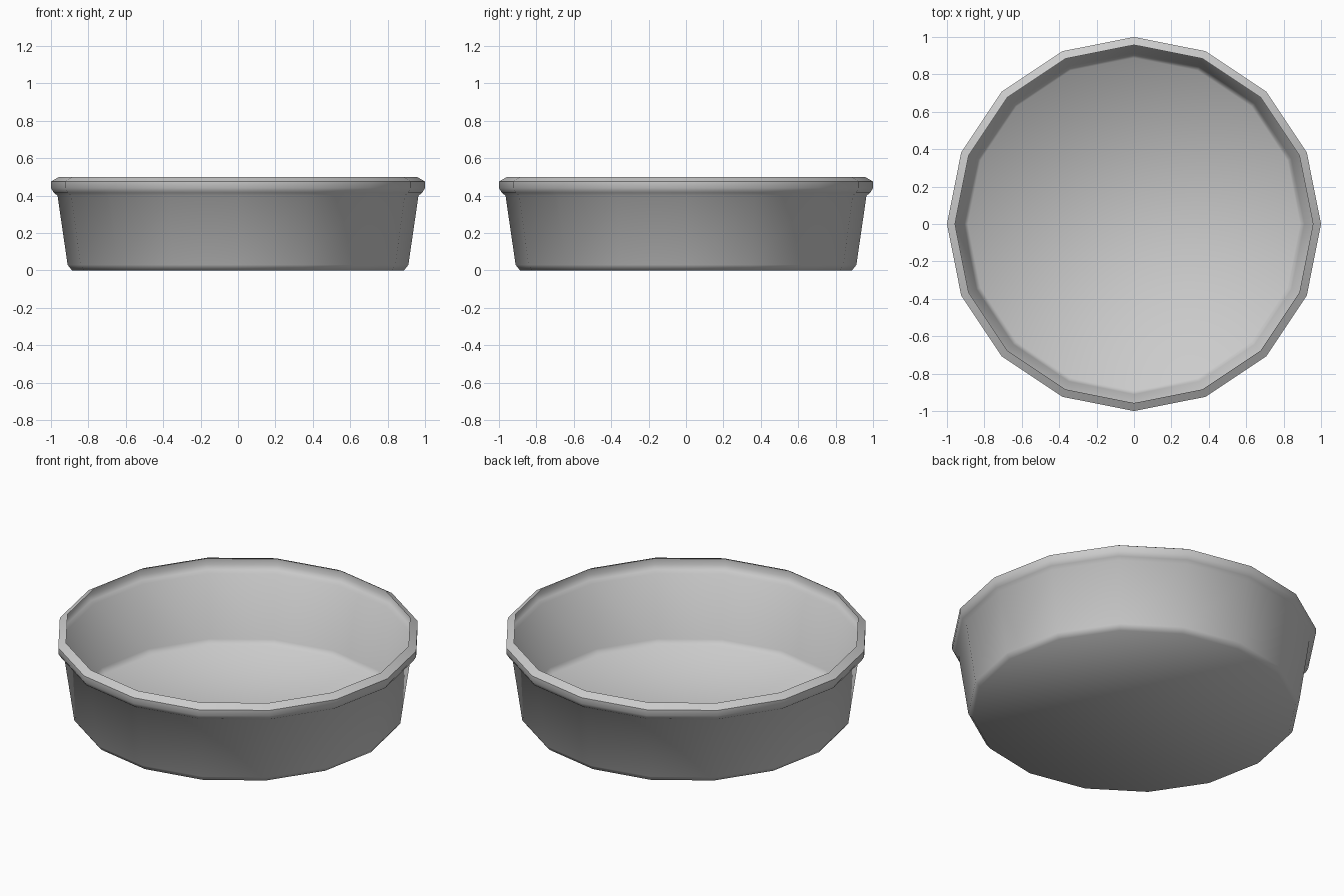
import bpy, bmesh, math

if "Cube" in bpy.data.objects:
    bpy.data.objects.remove(bpy.data.objects["Cube"])

SIDES = 16
# Half profile (radius, height): base chamfer, sloped wall, rolled rim
PROFILE = [(0.888, 0.0), (0.911, 0.03), (0.965, 0.40), (0.985, 0.415),
           (1.0, 0.44), (1.0, 0.475), (0.957, 0.5)]

bm = bmesh.new()
rings = []
for r, z in PROFILE:
    rings.append([bm.verts.new((r * math.cos(2 * math.pi * i / SIDES),
                                r * math.sin(2 * math.pi * i / SIDES), z))
                  for i in range(SIDES)])

# Thin wall and rim
for low, high in zip(rings, rings[1:]):
    for i in range(SIDES):
        j = (i + 1) % SIDES
        bm.faces.new((low[i], low[j], high[j], high[i]))

# Flat base
bm.faces.new(rings[0][::-1])

mesh = bpy.data.meshes.new("round_dish")
bm.to_mesh(mesh)
bm.free()
dish = bpy.data.objects.new("round_dish", mesh)
bpy.context.collection.objects.link(dish)

# Smooth sides, crisp base edge
bpy.context.view_layer.objects.active = dish
dish.select_set(True)
bpy.ops.object.shade_smooth_by_angle(angle=math.radians(55))
